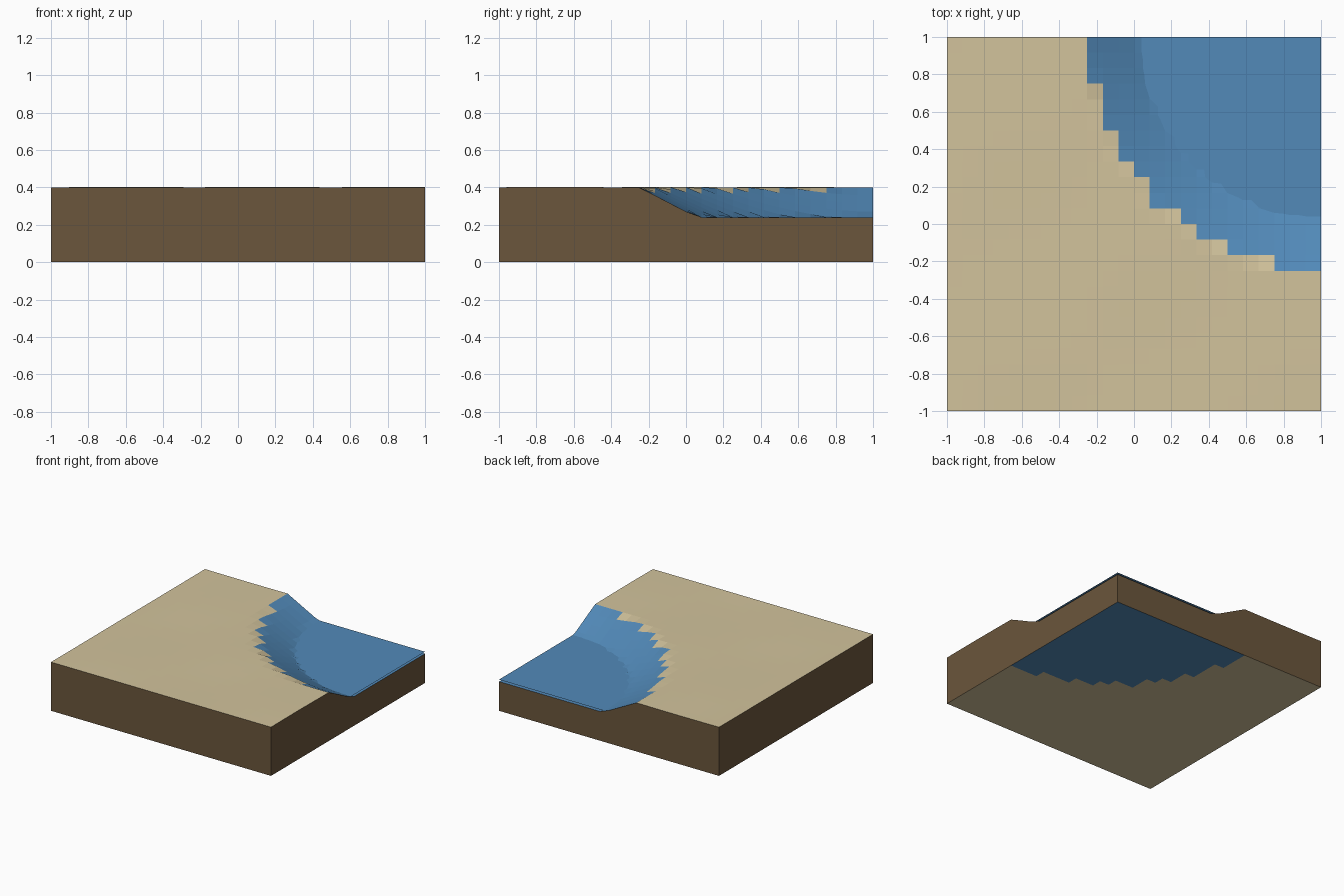
import bpy, bmesh, math

if "Cube" in bpy.data.objects:
    bpy.data.objects.remove(bpy.data.objects["Cube"])

N = 24                       # cells per side
STEP = 2 / N
TOP, FLOOR, WATER_Z = 0.40, 0.24, 0.256


def material(name, rgb):
    def lin(c):
        c /= 255
        return c / 12.92 if c <= 0.04045 else ((c + 0.055) / 1.055) ** 2.4
    m = bpy.data.materials.new(name)
    m.diffuse_color = (*[lin(c) for c in rgb], 1)
    m.use_nodes = True
    m.node_tree.nodes["Principled BSDF"].inputs["Base Color"].default_value = m.diffuse_color
    return m


SAND = material("sand", (210, 195, 156))
BLUE = material("water blue", (82, 138, 185))
EARTH = material("brown earth", (107, 86, 60))


def corner_dist(x, y):
    return math.hypot(x - 1, y - 1)


def is_water(i, j):
    return corner_dist(-1 + (i + 0.5) * STEP, -1 + (j + 0.5) * STEP) < 1.24


def height(x, y):
    # flat land, sloping evenly down to the round basin floor
    d = corner_dist(x, y)
    if d < 1.25:
        return max(FLOOR, TOP - 0.52 * (1.25 - d))
    return TOP + 0.002 * math.sin(4.3 * x + 1) * math.sin(5.1 * y + 2)


def finish(name, bm, mats):
    me = bpy.data.meshes.new(name)
    bm.to_mesh(me)
    bm.free()
    for m in mats:
        me.materials.append(m)
    bpy.context.collection.objects.link(bpy.data.objects.new(name, me))


# Terrain block: top grid, matching underside grid, and earth walls
bm = bmesh.new()


def grid(zfunc):
    return [[bm.verts.new((-1 + i * STEP, -1 + j * STEP,
                           zfunc(-1 + i * STEP, -1 + j * STEP)))
             for j in range(N + 1)] for i in range(N + 1)]


top = grid(height)
base = grid(lambda x, y: 0)
for i in range(N):
    for j in range(N):
        ring = [(i, j), (i + 1, j), (i + 1, j + 1), (i, j + 1)]
        for layer, order in ((top, ring), (base, ring[::-1])):
            f = bm.faces.new([layer[a][b] for a, b in order])
            f.material_index = 1 if is_water(i, j) else 0

rim = ([(k, 0) for k in range(N)] + [(N, k) for k in range(N)] +
       [(N - k, N) for k in range(N)] + [(0, N - k) for k in range(N)])
for (a, b), (c, d) in zip(rim, rim[1:] + rim[:1]):
    f = bm.faces.new([base[a][b], base[c][d], top[c][d], top[a][b]])
    f.material_index = 2
finish("terrain", bm, [SAND, BLUE, EARTH])

# Water surface: a thin sheet over the water cells
bm = bmesh.new()
for i in range(N):
    for j in range(N):
        if is_water(i, j):
            bm.faces.new([bm.verts.new((-1 + a * STEP, -1 + b * STEP, WATER_Z))
                          for a, b in ((i, j), (i + 1, j), (i + 1, j + 1), (i, j + 1))])
bmesh.ops.remove_doubles(bm, verts=bm.verts, dist=1e-4)
finish("water_surface", bm, [BLUE])
